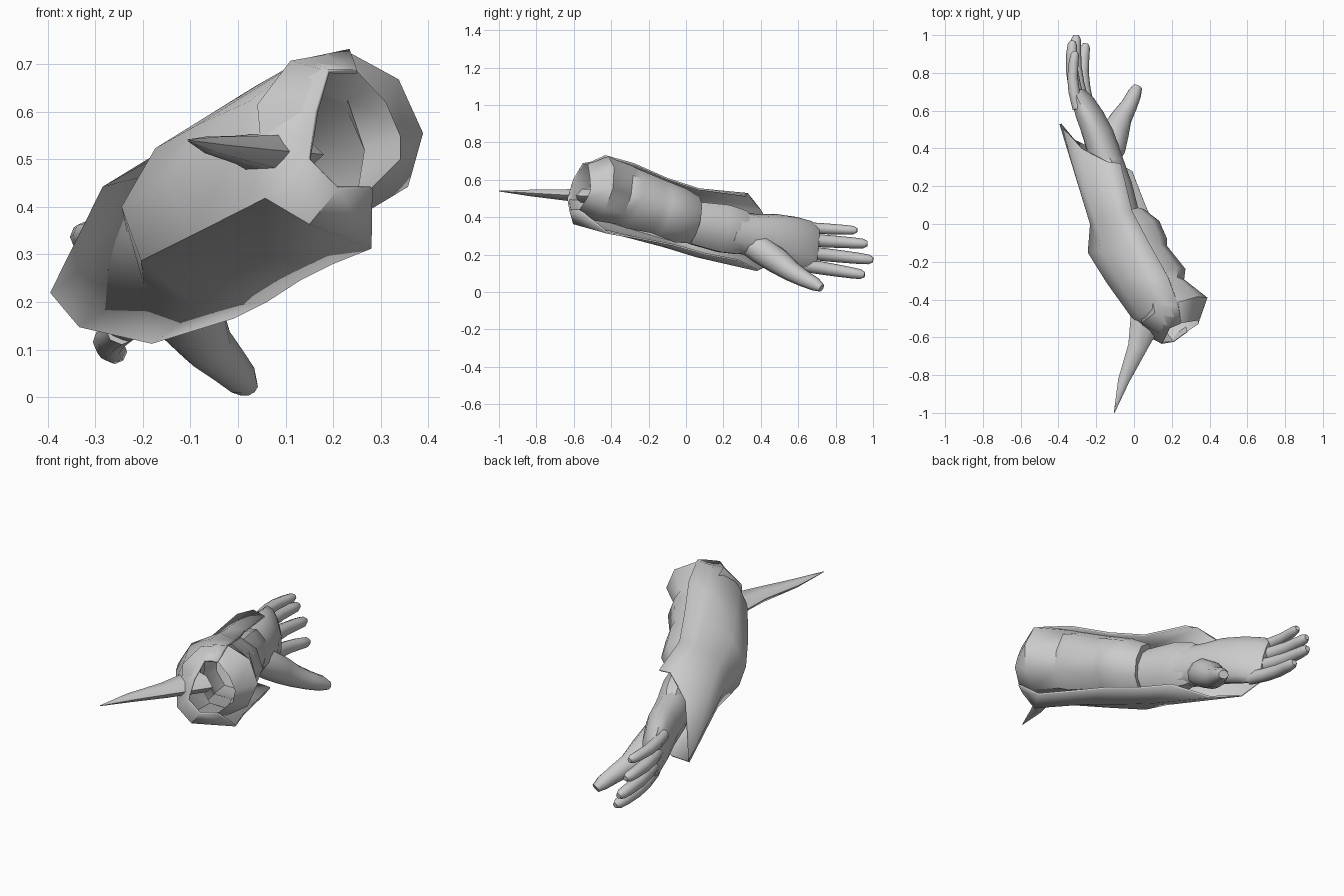
import bpy, bmesh, math
from mathutils import Vector

if "Cube" in bpy.data.objects:
    bpy.data.objects.remove(bpy.data.objects["Cube"])


def loft(name, rings, closed=True, cap_start=True, cap_end=True, thick=0, angle=40):
    """Skin a list of equal-length point rings."""
    bm = bmesh.new()
    rows = [[bm.verts.new(p) for p in r] for r in rings]
    n = len(rows[0])
    for a, b in zip(rows, rows[1:]):
        for i in range(n if closed else n - 1):
            j = (i + 1) % n
            bm.faces.new((a[i], a[j], b[j], b[i]))
    if closed and cap_start:
        bm.faces.new(rows[0])
    if closed and cap_end:
        bm.faces.new(rows[-1])
    bmesh.ops.recalc_face_normals(bm, faces=bm.faces)
    me = bpy.data.meshes.new(name)
    bm.to_mesh(me)
    bm.free()
    ob = bpy.data.objects.new(name, me)
    bpy.context.collection.objects.link(ob)
    if thick:
        m = ob.modifiers.new("thickness", "SOLIDIFY")
        m.thickness = thick
        m.offset = 0
    bpy.ops.object.select_all(action="DESELECT")
    ob.select_set(True)
    bpy.context.view_layer.objects.active = ob
    bpy.ops.object.shade_smooth_by_angle(angle=math.radians(angle))
    return ob


def ring(c, ru, rv, axis, n=12, roll=0):
    """Ellipse across an axis: ru sideways, rv upwards."""
    d = Vector(axis).normalized()
    u = d.cross(Vector((0, 0, 1))).normalized()
    v = u.cross(d)
    r = math.radians(roll)
    pts = []
    for i in range(n):
        t = math.tau * i / n
        x, y = ru * math.cos(t), rv * math.sin(t)
        pts.append(Vector(c) + u * (x * math.cos(r) - y * math.sin(r))
                   + v * (x * math.sin(r) + y * math.cos(r)))
    return pts


def tube(name, stations, n=8, **kw):
    """Stations are (x, y, z, ru, rv), rings follow the path."""
    P = [Vector(s[:3]) for s in stations]
    rings = []
    for i, s in enumerate(stations):
        d = P[min(i + 1, len(P) - 1)] - P[max(i - 1, 0)]
        rings.append(ring(P[i], s[3], s[4], d, n))
    return loft(name, rings, **kw)


ARM = (-0.38, 0.9, -0.22)

# Sleeve with folds, open at the elbow
opening = [Vector(p) for p in [
    (.34, -.51, .55), (.31, -.515, .62), (.25, -.525, .685), (.19, -.55, .685),
    (.165, -.6, .6), (.15, -.63, .5), (.21, -.62, .44), (.28, -.57, .44), (.34, -.53, .5)]]
folds = [(.212, -.465, .555, .192, .18), (.155, -.34, .52, .12, .165),
         (.125, -.3, .50, .16, .165), (.06, -.165, .46, .125, .15),
         (.045, -.13, .445, .14, .15), (.0, -.04, .41, .145, .15),
         (-.04, .04, .385, .1, .13)]
loft("sleeve", [opening] + [ring(f[:3], f[3], f[4], ARM, 9) for f in folds], cap_start=False)

# Half-shell bracer: elbow lip, forearm bulge, pointed flaring cuff
lip = opening[2:5] + [opening[4].lerp(opening[5], .5)] + opening[5:8]
bracer = [
    [(.235, -.43, .727), (.14, -.43, .707), (.03, -.48, .62), (.0, -.505, .52),
     (.06, -.585, .42), (.15, -.60, .367), (.28, -.42, .317)],
    [(.18, -.28, .685), (.04, -.28, .65), (-.08, -.3, .57), (-.14, -.31, .45),
     (-.1, -.32, .34), (.06, -.31, .295), (.2, -.24, .285)],
    [(.08, -.1, .605), (-.03, -.11, .6), (-.17, -.14, .52), (-.24, -.15, .40),
     (-.2, -.15, .29), (-.03, -.12, .245), (.13, -.06, .25)],
    [(-.01, .07, .55), (-.1, .05, .54), (-.2, .01, .46), (-.228, .0, .345),
     (-.195, .02, .24), (-.08, .06, .19), (.06, .1, .205)],
    [(-.07, .32, .515), (-.14, .33, .525), (-.28, .4, .44), (-.39, .53, .22),
     (-.33, .45, .15), (-.18, .38, .117), (-.01, .28, .17)]]
loft("bracer", [lip] + bracer, closed=False, thick=.01, angle=50)

# Elbow spike, oval base sunk in the bracer
SPIKE = (-.3, -1, .02)
loft("elbow_spike", [ring(c, ru, rv, SPIKE, 6) for c, ru, rv in [
    ((.085, -.44, .51), .1, .05), ((.02, -.65, .52), .052, .034),
    ((-.055, -.83, .53), .03, .02), ((-.105, -1, .54), .002, .002)]], angle=65)

# Forearm wrap between sleeve and wrist
tube("wrist_wrap", [(-.06, .04, .37, .09, .12), (-.10, .2, .34, .09, .135),
                    (-.13, .29, .32, .085, .125), (-.15, .34, .31, .065, .1)], n=10)

# Palm
HAND = (-.3, 1, -.15)
loft("palm", [ring(c, ru, rv, d, 12, r) for c, ru, rv, d, r in [
    ((-.11, .24, .325), .085, .11, ARM, 0),
    ((-.155, .36, .305), .088, .115, ARM, 4),
    ((-.188, .47, .29), .083, .13, HAND, 8),
    ((-.235, .58, .265), .072, .14, HAND, 10),
    ((-.272, .66, .245), .054, .138, HAND, 10),
    ((-.285, .70, .235), .03, .115, HAND, 10)]], angle=60)

# Four fingers: knuckle, tip, radius
for nm, base, tip, r in [("index", (-.245, .62, .145), (-.255, .955, .092), .035),
                         ("middle", (-.268, .63, .212), (-.305, 1.0, .172), .035),
                         ("ring", (-.285, .63, .28), (-.325, .97, .258), .034),
                         ("little", (-.295, .61, .345), (-.31, .915, .33), .03)]:
    a, b = Vector(base), Vector(tip)
    st = []
    for t, k in [(0, 1), (.3, 1), (.55, .94), (.8, .85), (.94, .74), (1, .4)]:
        p = a.lerp(b, t) + Vector((-.022 * math.sin(math.pi * t), 0, 0))
        st.append((*p, r * k, r * k))
    tube(nm + "_finger", st, angle=60)

# Thumb with a broad fleshy base
tube("thumb", [(-.15, .30, .28, .05, .06), (-.12, .40, .225, .075, .075),
               (-.1, .49, .165, .075, .07), (-.065, .565, .11, .056, .055),
               (-.025, .63, .072, .044, .045), (.003, .69, .042, .037, .037),
               (.018, .725, .022, .026, .022)], n=10, angle=60)
